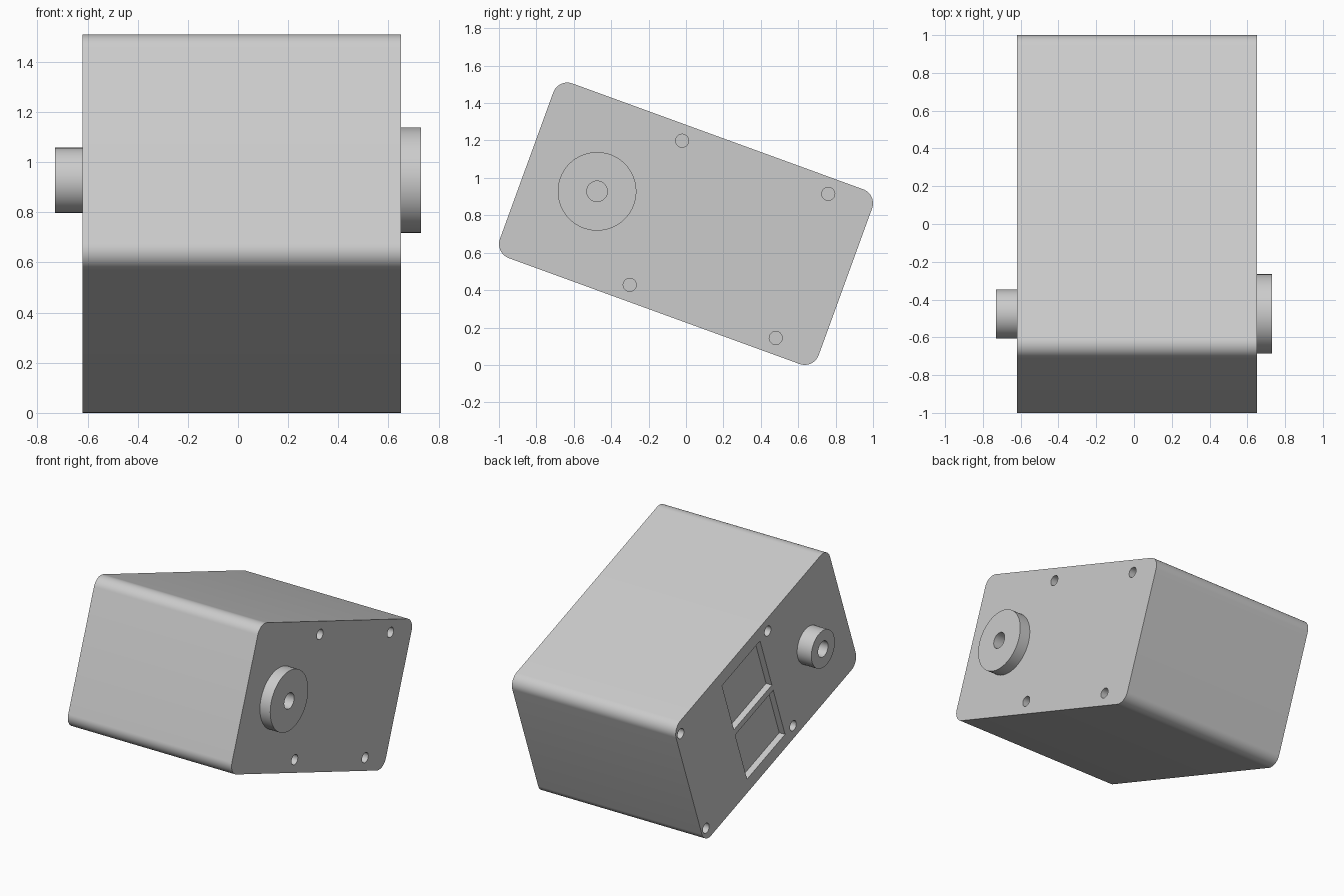
import bpy, bmesh, math
from mathutils import Matrix, Vector

default = bpy.data.objects.get("Cube")
if default:
    bpy.data.objects.remove(default, do_unlink=True)

grey = bpy.data.materials.new("light_grey")
grey.use_nodes = True
colour = (0.6, 0.6, 0.6, 1)
grey.diffuse_color = colour
grey.node_tree.nodes["Principled BSDF"].inputs["Base Color"].default_value = colour

# The whole housing leans forward about the x axis
TILT = Matrix.Translation((0, 0, 0.755)) @ Matrix.Rotation(math.radians(-20), 4, 'X')
X_RIGHT, X_LEFT = 0.65, -0.62
SHAFT_Y = -0.506


def add_box(bm, lo, hi):
    lo, hi = Vector(lo), Vector(hi)
    m = Matrix.Translation((lo + hi) / 2) @ Matrix.Diagonal((*(hi - lo), 1))
    return bmesh.ops.create_cube(bm, size=1, matrix=m)["verts"]


def add_disc(bm, x0, x1, y, z, radius, sides=48):
    m = Matrix.Translation(((x0 + x1) / 2, y, z)) @ Matrix.Rotation(math.pi / 2, 4, 'Y')
    bmesh.ops.create_cone(bm, cap_ends=True, segments=sides, radius1=radius,
                          radius2=radius, depth=abs(x1 - x0), matrix=m)


def make_object(name, bm):
    mesh = bpy.data.meshes.new(name)
    bm.to_mesh(mesh)
    bm.free()
    mesh.materials.append(grey)
    obj = bpy.data.objects.new(name, mesh)
    bpy.context.collection.objects.link(obj)
    obj.matrix_world = TILT
    return obj


# Housing with four rounded long edges
bm = bmesh.new()
add_box(bm, (X_LEFT, -0.907, -0.497), (X_RIGHT, 0.907, 0.497))
long_edges = [e for e in bm.edges if abs(e.verts[0].co.x - e.verts[1].co.x) > 1]
bmesh.ops.bevel(bm, geom=long_edges, offset=0.08, segments=14, profile=0.5, affect='EDGES')
housing = make_object("housing", bm)

# Shaft bosses on both sides
bm = bmesh.new()
add_disc(bm, X_RIGHT - 0.02, 0.73, SHAFT_Y, 0, 0.21, 96)
large_boss = make_object("large_boss", bm)
bm = bmesh.new()
add_disc(bm, X_LEFT + 0.02, -0.73, SHAFT_Y, 0, 0.13, 72)
small_boss = make_object("small_boss", bm)

# Cutter: shaft bores, screw holes and two shallow windows
bm = bmesh.new()
for face, out, hole_ys in ((X_RIGHT, 1, (-0.171, 0.66)), (X_LEFT, -1, (-0.171, 0.855))):
    add_disc(bm, face - out * 0.15, face + out * 0.3, SHAFT_Y, 0, 0.055)
    for y in hole_ys:
        for z in (-0.41, 0.41):
            add_disc(bm, face - out * 0.15, face + out * 0.1, y, z, 0.035, 32)
for z0, z1 in ((0.022, 0.405), (-0.405, -0.022)):
    add_box(bm, (X_LEFT - 0.1, -0.078, z0), (X_LEFT + 0.045, 0.37, z1))
cutter = make_object("hole_cutter", bm)
cutter.hide_render = True
bpy.context.view_layer.update()

# Cut the holes, then smooth the rounded surfaces
for obj in (housing, large_boss, small_boss):
    cut = obj.modifiers.new("holes", 'BOOLEAN')
    cut.operation = 'DIFFERENCE'
    cut.solver = 'EXACT'
    cut.object = cutter
    bpy.ops.object.select_all(action='DESELECT')
    obj.select_set(True)
    bpy.context.view_layer.objects.active = obj
    bpy.ops.object.modifier_apply(modifier=cut.name)
    bpy.ops.object.shade_smooth_by_angle(angle=math.radians(30))
bpy.data.objects.remove(cutter, do_unlink=True)
